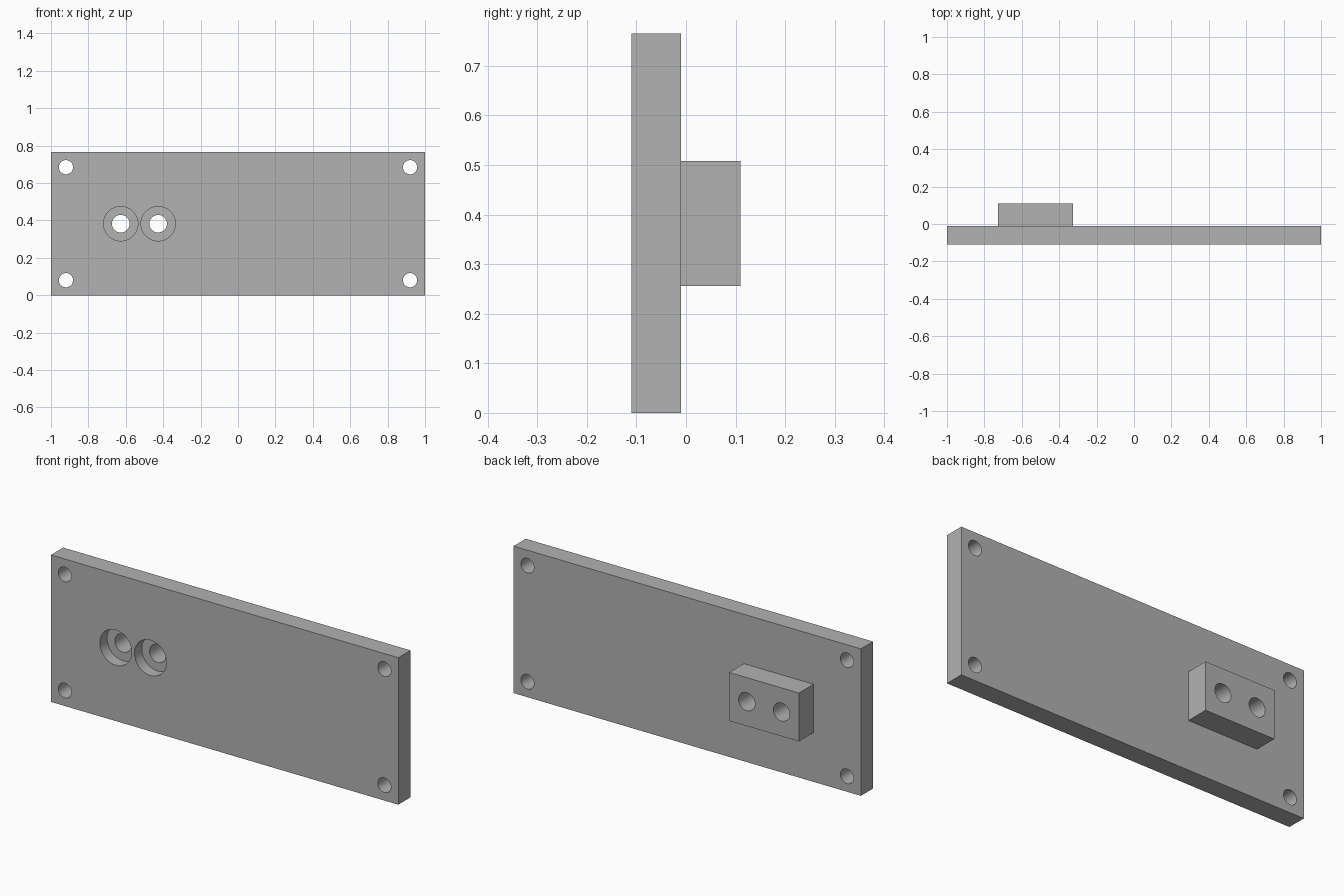
import bpy
import math

if "Cube" in bpy.data.objects:
    bpy.data.objects.remove(bpy.data.objects["Cube"], do_unlink=True)

FRONT, SEAM, BACK = -0.11, -0.01, 0.11
HEIGHT = 0.765
MID = HEIGHT / 2

grey = bpy.data.materials.new("plain grey")
grey.use_nodes = True
colour = (0.445, 0.445, 0.445, 1)
grey.diffuse_color = colour
grey.node_tree.nodes["Principled BSDF"].inputs["Base Color"].default_value = colour


def box(name, x0, x1, y0, y1, z0, z1):
    bpy.ops.mesh.primitive_cube_add(
        size=1, location=((x0 + x1) / 2, (y0 + y1) / 2, (z0 + z1) / 2))
    ob = bpy.context.object
    ob.name = name
    ob.scale = (x1 - x0, y1 - y0, z1 - z0)
    bpy.ops.object.transform_apply(location=False, rotation=False, scale=True)
    ob.data.materials.append(grey)
    return ob


def drill(name, targets, x, z, radius, y0, y1):
    """Cut a round hole along y through each target."""
    bpy.ops.mesh.primitive_cylinder_add(
        vertices=48, radius=radius, depth=y1 - y0,
        location=(x, (y0 + y1) / 2, z), rotation=(math.pi / 2, 0, 0))
    cutter = bpy.context.object
    cutter.name = name
    cutter.data.materials.append(grey)
    for ob in targets:
        mod = ob.modifiers.new(name, "BOOLEAN")
        mod.operation = "DIFFERENCE"
        mod.solver = "EXACT"
        mod.object = cutter
        bpy.context.view_layer.objects.active = ob
        bpy.ops.object.modifier_apply(modifier=mod.name)
    bpy.data.objects.remove(cutter, do_unlink=True)


# Main plate with the block joined to its back
plate = box("mounting_plate", -1, 1, FRONT, SEAM, 0, HEIGHT)
block = box("back_block", -0.727, -0.326, SEAM - 0.02, BACK, 0.256, 0.508)
join = plate.modifiers.new("join_block", "BOOLEAN")
join.operation = "UNION"
join.solver = "EXACT"
join.object = block
bpy.context.view_layer.objects.active = plate
bpy.ops.object.modifier_apply(modifier=join.name)
bpy.data.objects.remove(block, do_unlink=True)

# Corner screw holes
for x in (-0.92, 0.92):
    for z in (MID - 0.302, MID + 0.302):
        drill("corner_hole", [plate], x, z, 0.038, FRONT - 0.1, BACK + 0.1)

# Counterbored bolt holes through plate and block
for x in (-0.627, -0.427):
    drill("bolt_hole", [plate], x, MID, 0.047, FRONT - 0.1, BACK + 0.1)
    drill("counterbore", [plate], x, MID, 0.092, FRONT - 0.1, FRONT + 0.06)

# Smooth hole walls, crisp edges
bpy.ops.object.select_all(action="DESELECT")
plate.select_set(True)
bpy.context.view_layer.objects.active = plate
bpy.ops.object.shade_smooth_by_angle(angle=math.radians(30))
